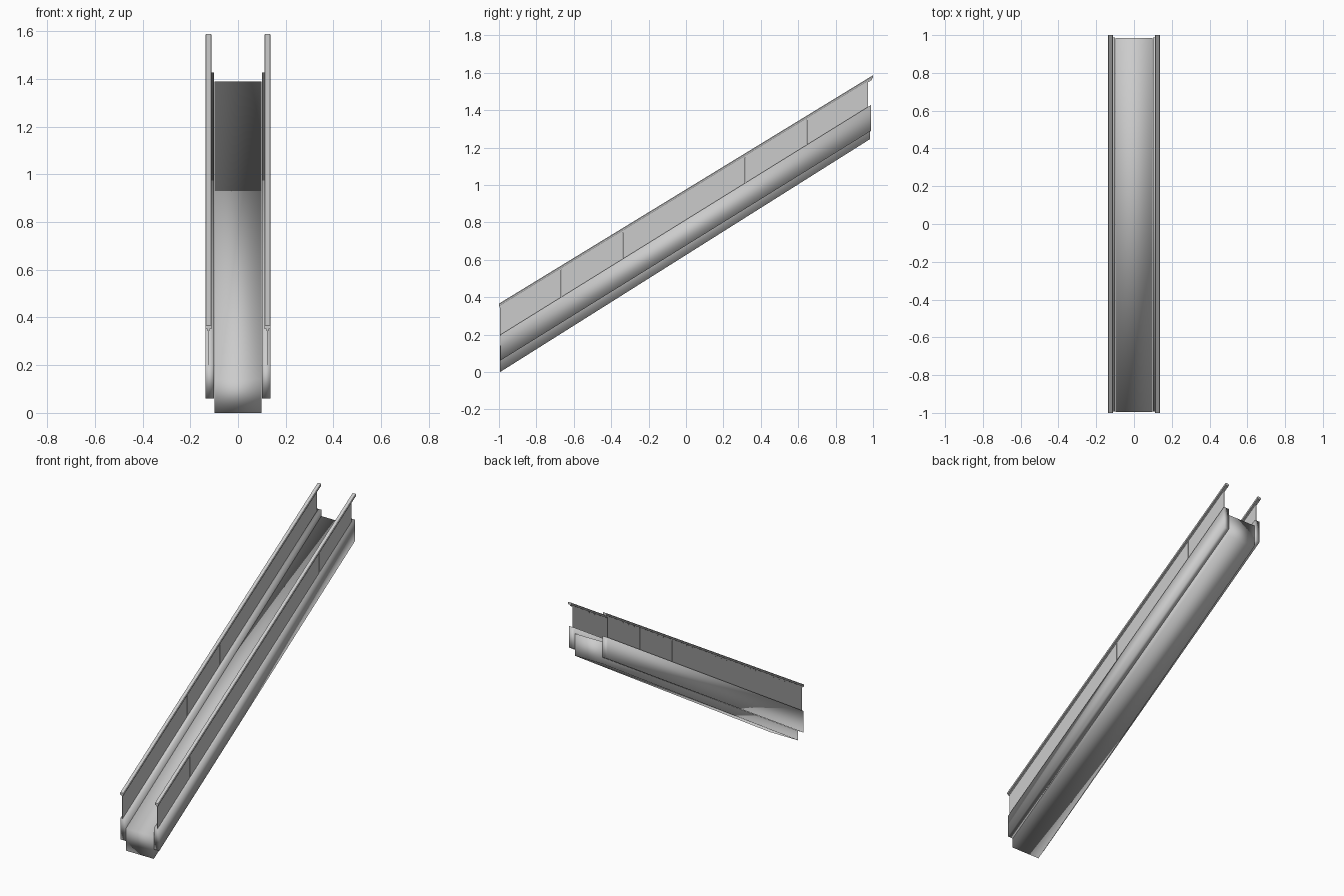
import bpy, bmesh

if "Cube" in bpy.data.objects:
    bpy.data.objects.remove(bpy.data.objects["Cube"])


def sloped_prism(name, profile, start, end, smooth=False, mirror=True):
    """Sweep an (x, z) profile along the incline from start (y, z) to end (y, z)."""
    bm = bmesh.new()
    rings = [[bm.verts.new((x, y, z + dz)) for x, dz in profile] for y, z in (start, end)]
    n = len(profile)
    bm.faces.new(rings[0])
    bm.faces.new(rings[1][::-1])
    for i in range(n):
        j = (i + 1) % n
        bm.faces.new((rings[0][i], rings[1][i], rings[1][j], rings[0][j]))
    bmesh.ops.recalc_face_normals(bm, faces=bm.faces)
    for f in bm.faces:
        f.smooth = smooth
    mesh = bpy.data.meshes.new(name)
    bm.to_mesh(mesh)
    bm.free()
    obj = bpy.data.objects.new(name, mesh)
    bpy.context.collection.objects.link(obj)
    if mirror:
        obj.modifiers.new("Mirror", 'MIRROR')
    return obj


def rect(x0, x1, z0, z1):
    return [(x0, z0), (x1, z0), (x1, z1), (x0, z1)]


# Central walkway body
sloped_prism("ramp_body", rect(-0.099, 0.099, 0, 0.142),
             (-0.994, 0.0), (0.985, 1.246), smooth=True, mirror=False)

# Side skirts, both sides
sloped_prism("side_skirt", rect(0.1, 0.137, 0, 0.138),
             (-0.993, 0.061), (0.988, 1.289), smooth=True)

# Balustrade panels with fine seams
Y0, Y1, COUNT, GAP = -0.995, 0.974, 6, 0.002
step = (Y1 - Y0) / COUNT
for i in range(COUNT):
    a = Y0 + i * step + (GAP / 2 if i else 0)
    b = Y0 + (i + 1) * step - (GAP / 2 if i < COUNT - 1 else 0)
    ends = []
    for y in (a, b):
        ends.append((y, 0.352 + (y + 1) * 0.6125))
    sloped_prism(f"balustrade_panel_{i + 1}", rect(0.1225, 0.1245, -0.16, -0.002), *ends)

# Handrails: rounded cap and the narrow channel below it
cap = [(0.112, -0.015), (0.135, -0.015), (0.137, -0.011), (0.137, -0.005),
       (0.134, 0), (0.113, 0), (0.110, -0.005), (0.110, -0.011)]
sloped_prism("handrail", cap, (-1.0, 0.366), (1.0, 1.587))
sloped_prism("handrail_channel", rect(0.120, 0.127, -0.022, -0.013),
             (-0.998, 0.366), (0.995, 1.584))
